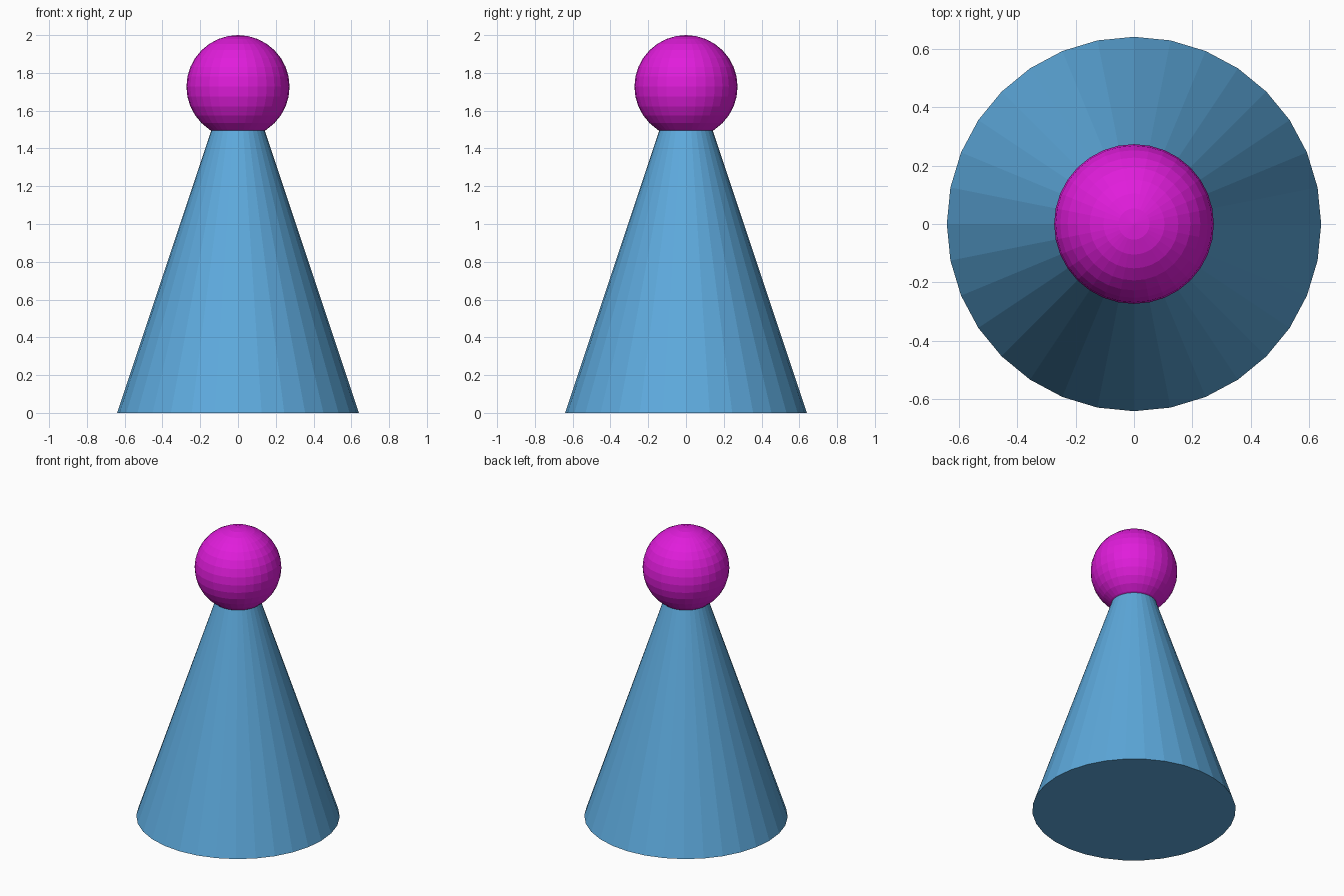
import bpy

if "Cube" in bpy.data.objects:
    bpy.data.objects.remove(bpy.data.objects["Cube"])


def paint(obj, name, color):
    mat = bpy.data.materials.new(name)
    mat.diffuse_color = (*color, 1.0)
    mat.use_nodes = True
    mat.node_tree.nodes["Principled BSDF"].inputs["Base Color"].default_value = mat.diffuse_color
    obj.data.materials.append(mat)


BASE_RADIUS, CONE_HEIGHT = 0.64, 1.92
BALL_RADIUS, TOP = 0.273, 2.0

# Conical body, its tip hidden inside the ball
bpy.ops.mesh.primitive_cone_add(vertices=32, radius1=BASE_RADIUS, radius2=0,
                                depth=CONE_HEIGHT,
                                location=(0, 0, CONE_HEIGHT / 2))
body = bpy.context.object
body.name = "cone_body"
paint(body, "blue", (0.11, 0.40, 0.72))

# Faceted ball on top
bpy.ops.mesh.primitive_uv_sphere_add(segments=32, ring_count=16,
                                     radius=BALL_RADIUS,
                                     location=(0, 0, TOP - BALL_RADIUS))
ball = bpy.context.object
ball.name = "ball_head"
paint(ball, "magenta", (0.75, 0.012, 0.71))
